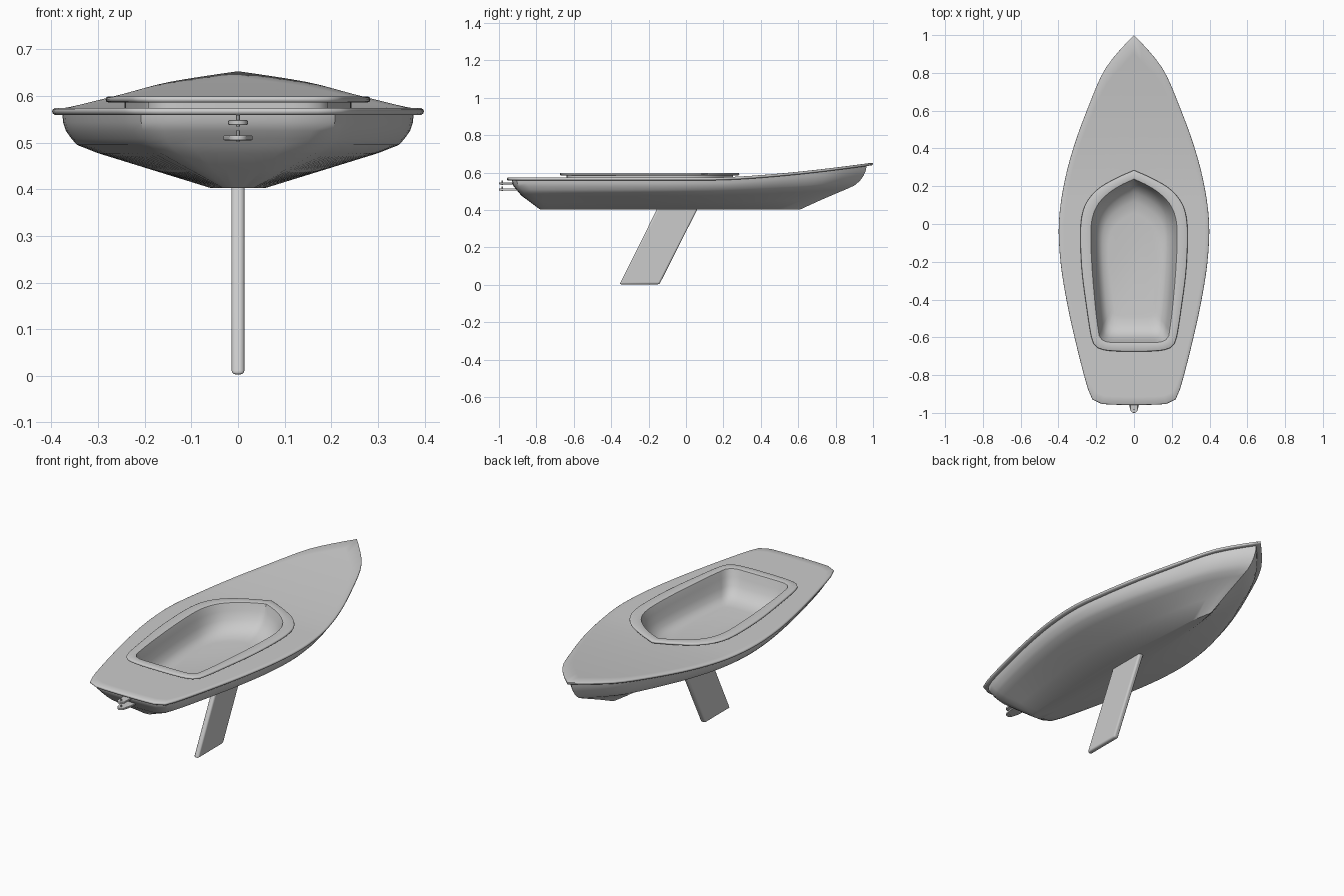
import bpy, bmesh, math
from mathutils import Vector

if "Cube" in bpy.data.objects:
    bpy.data.objects.remove(bpy.data.objects["Cube"])

N = 40  # points along each half outline


def outline(pts):
    """Smooth half outline (bow to stern), evenly resampled and mirrored into a ring."""
    p = [Vector(q) for q in pts]
    ext = [2 * p[0] - p[1]] + p + [Vector((-p[-2].x, p[-2].y))]
    fine = []
    for i in range(1, len(ext) - 2):
        a, b, c, d = ext[i - 1:i + 3]
        for k in range(20):
            t = k / 20
            fine.append(0.5 * (2 * b + (c - a) * t + (2 * a - 5 * b + 4 * c - d) * t * t
                               + (3 * b - a - 3 * c + d) * t ** 3))
    fine.append(p[-1])
    acc = [0]
    for a, b in zip(fine, fine[1:]):
        acc.append(acc[-1] + (b - a).length)
    half, j = [], 0
    for i in range(N + 1):
        s = acc[-1] * i / N
        while j < len(fine) - 2 and acc[j + 1] < s:
            j += 1
        half.append(fine[j].lerp(fine[j + 1], (s - acc[j]) / (acc[j + 1] - acc[j])))
    return half + [Vector((-q.x, q.y)) for q in half[-2:0:-1]]


def rise(y):
    """Upward sweep of the deck toward the bow."""
    return 0.08 * (max(0, y - 0.15) / 0.85) ** 1.5


def fit(ring, sx, yb, yf):
    """Scale ring in x and remap its length to yb..yf."""
    lo, hi = min(q.y for q in ring), max(q.y for q in ring)
    return [Vector((q.x * sx, yb + (q.y - lo) / (hi - lo) * (yf - yb))) for q in ring]


def lift(ring, z, k=0.0, src=None):
    """Give a flat ring a height, plus k times the bow rise."""
    src = src or ring
    return [(q.x, q.y, z + k * rise(s.y)) for q, s in zip(ring, src)]


def mix(a, b, t):
    return [p.lerp(q, t) for p, q in zip(a, b)]


def loft(name, rings, cap0=True, cap1=True, angle=30, bevel=0):
    bm = bmesh.new()
    vs = [[bm.verts.new(c) for c in r] for r in rings]
    n = len(rings[0])
    for a, b in zip(vs, vs[1:]):
        for i in range(n):
            j = (i + 1) % n
            bm.faces.new((a[i], a[j], b[j], b[i]))
    if cap0:
        bm.faces.new(vs[0][::-1])
    if cap1:
        bm.faces.new(vs[-1])
    bmesh.ops.recalc_face_normals(bm, faces=bm.faces)
    me = bpy.data.meshes.new(name)
    bm.to_mesh(me)
    bm.free()
    ob = bpy.data.objects.new(name, me)
    bpy.context.collection.objects.link(ob)
    bpy.ops.object.select_all(action='DESELECT')
    ob.select_set(True)
    bpy.context.view_layer.objects.active = ob
    if bevel:
        m = ob.modifiers.new("Bevel", 'BEVEL')
        m.width, m.segments = bevel, 3
        m.limit_method, m.angle_limit = 'ANGLE', math.radians(40)
    bpy.ops.object.shade_smooth_by_angle(angle=math.radians(angle))
    return ob


deck = outline([(0, 1.0), (0.08, 0.915), (0.165, 0.8), (0.25, 0.6), (0.322, 0.4), (0.373, 0.2),
                (0.398, 0), (0.389, -0.2), (0.358, -0.4), (0.315, -0.6), (0.265, -0.8),
                (0.238, -0.89), (0.215, -0.935), (0.17, -0.953), (0.09, -0.957), (0, -0.958)])
rim_out = outline([(0, 0.285), (0.09, 0.245), (0.185, 0.19), (0.245, 0.125), (0.275, 0.05),
                   (0.284, -0.06), (0.276, -0.25), (0.25, -0.45), (0.228, -0.59), (0.21, -0.64),
                   (0.17, -0.665), (0.09, -0.674), (0, -0.675)])
rim_in = outline([(0, 0.235), (0.075, 0.2), (0.14, 0.155), (0.19, 0.1), (0.218, 0.03),
                  (0.226, -0.06), (0.22, -0.22), (0.203, -0.43), (0.187, -0.56), (0.178, -0.6),
                  (0.145, -0.622), (0.08, -0.625), (0, -0.625)])

# Hull: rings from the deck line down to the narrow flat bottom
levels = [(0.945, -0.932, 0.965, 0.562, 1.0), (0.94, -0.93, 0.963, 0.543, 0.9),
          (0.925, -0.92, 0.95, 0.525, 0.75), (0.895, -0.906, 0.93, 0.508, 0.6),
          (0.865, -0.895, 0.90, 0.495, 0.45), (0.75, -0.88, 0.86, 0.477, 0.45),
          (0.45, -0.83, 0.73, 0.44, 0.22), (0.15, -0.78, 0.61, 0.403, 0)]
loft("hull", [lift(fit(deck, sx, yb, yf), z, k, deck) for sx, yb, yf, z, k in levels],
     cap0=False, angle=35)

# Deck plate with a rounded edge and an opening for the cockpit
wall = mix(rim_in, rim_out, 0.3)
d_in = fit(deck, 0.985, -0.953, 0.993)
d_in2 = fit(deck, 0.94, -0.93, 0.965)
rings = [lift(d_in2, 0.559, 1, deck), lift(d_in, 0.559, 1, deck),
         lift(fit(deck, 0.997, -0.957, 0.999), 0.563, 1, deck), lift(deck, 0.567, 1),
         lift(fit(deck, 0.997, -0.957, 0.999), 0.571, 1, deck), lift(d_in, 0.574, 1)]
rings += [lift(mix(d_in, wall, t / 8), 0.574, 1) for t in range(1, 9)]
loft("deck", rings, cap0=False, cap1=False, angle=50)

# Cockpit: overhanging coaming lip, sunken walls and floor
lip = mix(rim_out, rim_in, 0.1)
rings = [lift(wall, 0.565), lift(wall, 0.586), lift(lip, 0.586),
         lift(mix(rim_out, rim_in, 0.03), 0.588), lift(rim_out, 0.592),
         lift(mix(rim_out, rim_in, 0.03), 0.597), lift(lip, 0.599),
         lift(mix(rim_in, rim_out, 0.2), 0.599), lift(mix(rim_in, rim_out, 0.05), 0.597),
         lift(rim_in, 0.59)]
for sx, yb, yf, z in [(0.96, -0.615, 0.225, 0.56), (0.91, -0.60, 0.205, 0.52),
                      (0.84, -0.575, 0.17, 0.487), (0.74, -0.54, 0.12, 0.467),
                      (0.6, -0.49, 0.06, 0.46)]:
    rings.append(lift(fit(rim_in, sx, yb, yf), z))
loft("cockpit", rings, cap0=False, angle=45)

# Swept-back keel board
side = [(-0.142, 0.003), (-0.355, 0.003), (-0.145, 0.425), (0.071, 0.425)]
loft("keel", [[(x, y, z) for y, z in side] for x in (-0.014, 0.014)], bevel=0.009)

# Rudder brackets on the transom, each a rounded tongue with a pin
for label, z, w in (("upper", 0.543, 0.021), ("lower", 0.51, 0.031)):
    tongue = [(w, -0.88), (w, -0.94)]
    tongue += [(0.02 * math.cos(a), -0.98 - 0.02 * math.sin(a))
               for a in [i * math.pi / 12 for i in range(13)]]
    tongue += [(-w, -0.94), (-w, -0.88)]
    loft(label + "_bracket", [[(x, y, z + h) for x, y in tongue] for h in (-0.005, 0.005)],
         bevel=0.002)
    circle = [(0.004 * math.cos(i * math.pi / 6), -0.982 + 0.004 * math.sin(i * math.pi / 6))
              for i in range(12)]
    loft(label + "_pin", [[(x, y, z + h) for x, y in circle] for h in (-0.008, 0.016)])
